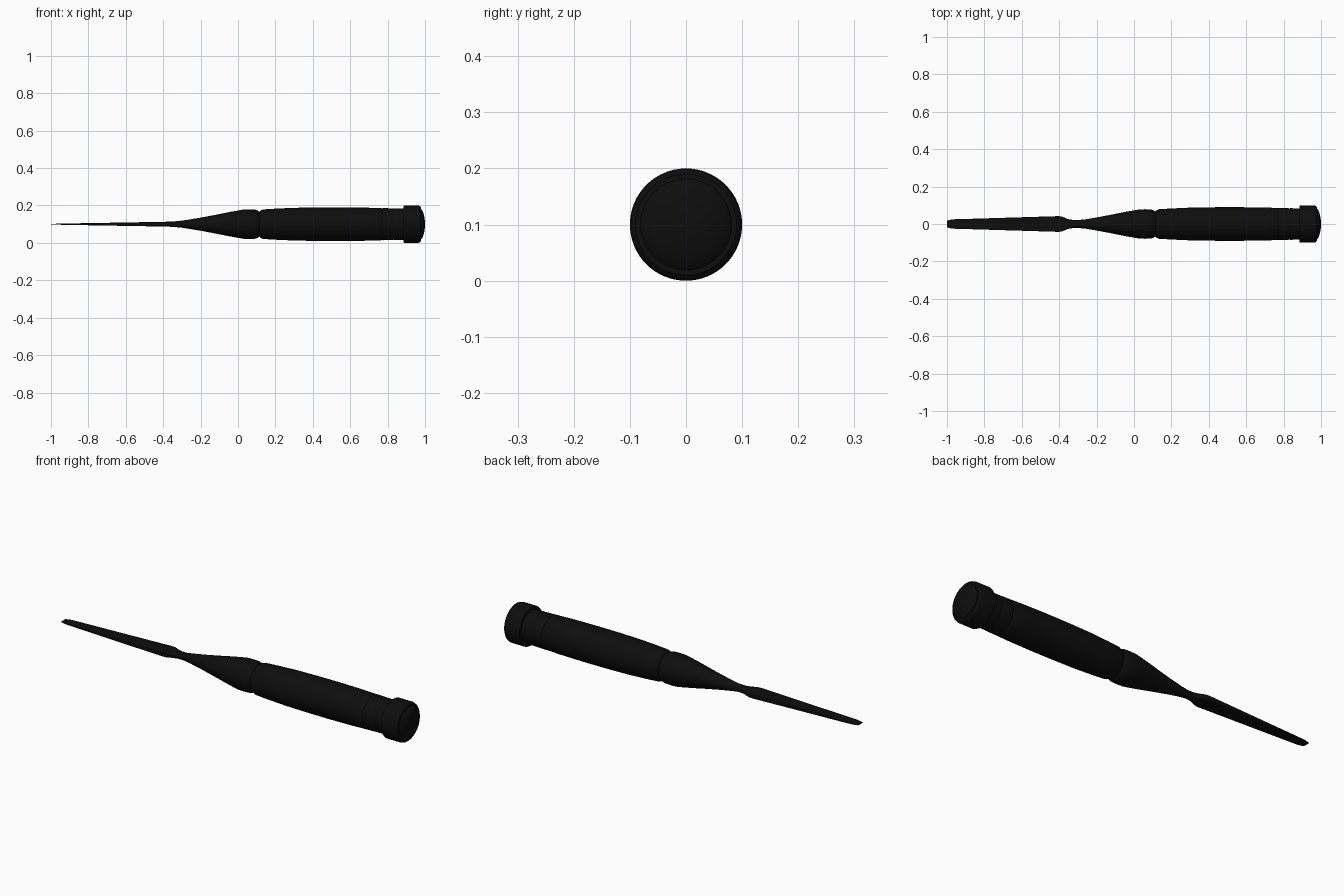
import bpy, bmesh, math

AXIS_Z = 0.1
black = bpy.data.materials.new("near_black")
black.diffuse_color = (0.004, 0.004, 0.004, 1)


def loft(name, sections, n=64):
    """Skin along x; section = (x, half width y, half height z, roundness power)."""
    bm = bmesh.new()
    rings = []
    for x, wy, wz, p in sections:
        ring = []
        for i in range(n):
            a = 2 * math.pi * i / n
            c, s = math.cos(a), math.sin(a)
            y = math.copysign(abs(c) ** (2 / p), c) * wy
            z = math.copysign(abs(s) ** (2 / p), s) * wz
            ring.append(bm.verts.new((x, y, AXIS_Z + z)))
        rings.append(ring)
    for a, b in zip(rings, rings[1:]):
        for i in range(n):
            j = (i + 1) % n
            bm.faces.new((a[i], a[j], b[j], b[i]))
    bm.faces.new(rings[0])
    bm.faces.new(rings[-1])
    bmesh.ops.recalc_face_normals(bm, faces=bm.faces)
    mesh = bpy.data.meshes.new(name)
    bm.to_mesh(mesh)
    bm.free()
    mesh.materials.append(black)
    ob = bpy.data.objects.new(name, mesh)
    bpy.context.collection.objects.link(ob)
    bpy.context.view_layer.objects.active = ob
    ob.select_set(True)
    bpy.ops.object.shade_smooth_by_angle(angle=math.radians(30))
    ob.select_set(False)
    return ob


def turned(name, profile):
    return loft(name, [(x, r, r, 2) for x, r in profile])


# Flat tapering blade with clipped tip corners and shoulders
loft("blade", [(-1.0, 0.018, 0.001, 10), (-0.97, 0.025, 0.0025, 10),
               (-0.90, 0.027, 0.004, 10), (-0.405, 0.042, 0.0125, 10),
               (-0.385, 0.040, 0.013, 8), (-0.355, 0.027, 0.014, 5),
               (-0.335, 0.023, 0.015, 3), (-0.30, 0.020, 0.018, 2)])

# Flared neck swelling into the round bolster
loft("neck", [(-0.335, 0.0225, 0.0155, 2.6), (-0.30, 0.021, 0.019, 2),
              (-0.26, 0.025, 0.025, 2), (-0.20, 0.035, 0.035, 2),
              (-0.12, 0.050, 0.050, 2), (-0.05, 0.064, 0.064, 2),
              (0.0, 0.073, 0.073, 2), (0.03, 0.078, 0.078, 2),
              (0.06, 0.079, 0.079, 2), (0.09, 0.078, 0.078, 2),
              (0.105, 0.073, 0.073, 2), (0.115, 0.066, 0.066, 2),
              (0.13, 0.066, 0.066, 2)])

# Gently bulging grip with grooves near the end
turned("grip", [(0.115, 0.067), (0.12, 0.073), (0.135, 0.079), (0.20, 0.083),
                (0.30, 0.0875), (0.42, 0.0895), (0.55, 0.090), (0.68, 0.0885),
                (0.765, 0.086), (0.77, 0.084), (0.775, 0.086),
                (0.825, 0.0845), (0.83, 0.083), (0.835, 0.0845), (0.90, 0.083)])

# Striking cap
turned("cap", [(0.885, 0.080), (0.885, 0.097), (0.89, 0.100), (0.962, 0.100),
               (0.972, 0.097), (0.978, 0.090), (0.978, 0.082)])

# Domed end button
turned("end_dome", [(0.97, 0.082), (0.979, 0.081), (0.985, 0.074), (0.991, 0.060),
                    (0.996, 0.040), (0.999, 0.020), (1.0, 0.002)])
